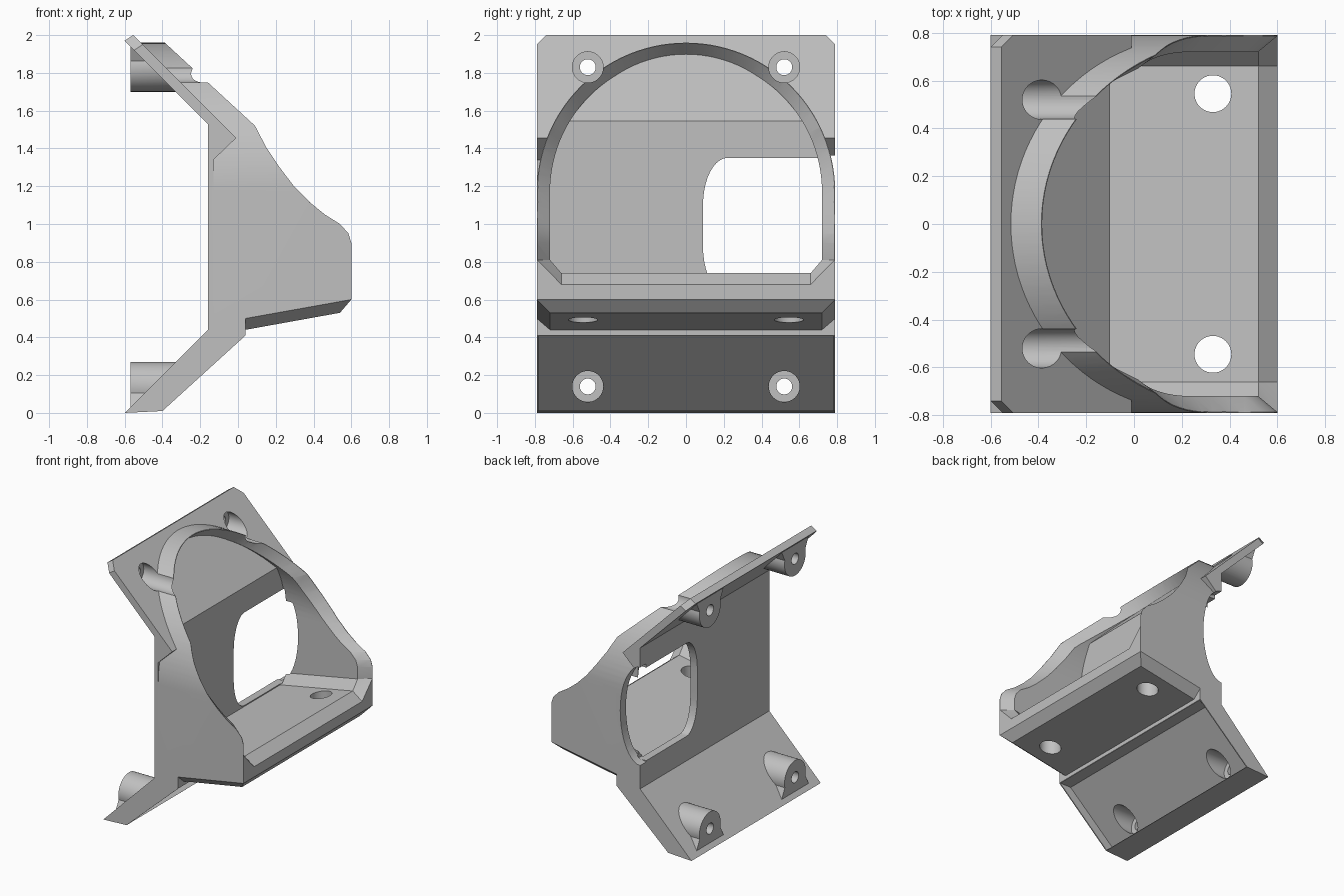
import bpy, bmesh, math

cube = bpy.data.objects.get("Cube")
if cube:
    bpy.data.objects.remove(cube, do_unlink=True)

grey = bpy.data.materials.new("plain_grey")
grey.use_nodes = True
grey.diffuse_color = (0.53, 0.53, 0.53, 1)
grey.node_tree.nodes["Principled BSDF"].inputs["Base Color"].default_value = (0.53, 0.53, 0.53, 1)

W = 0.79          # half width
ARCH_Z = 1.17     # centre height of the arch
PLATE = 1.445     # outer face of the upper plate: x + z


def finish(name, bm):
    bmesh.ops.recalc_face_normals(bm, faces=bm.faces)
    bmesh.ops.triangulate(bm, faces=bm.faces)
    mesh = bpy.data.meshes.new(name)
    bm.to_mesh(mesh)
    bm.free()
    mesh.materials.append(grey)
    ob = bpy.data.objects.new(name, mesh)
    bpy.context.collection.objects.link(ob)
    return ob


def loft(name, rings):
    """Closed solid through rings of equal point count."""
    bm = bmesh.new()
    vs = [[bm.verts.new(p) for p in r] for r in rings]
    n = len(rings[0])
    for a, b in zip(vs, vs[1:]):
        for i in range(n):
            j = (i + 1) % n
            bm.faces.new((a[i], a[j], b[j], b[i]))
    bm.faces.new(vs[0])
    bm.faces.new(vs[-1])
    return finish(name, bm)


def hull(name, pts):
    bm = bmesh.new()
    for p in pts:
        bm.verts.new(p)
    bmesh.ops.convex_hull(bm, input=bm.verts)
    return finish(name, bm)


def prism_y(name, pts, a=-W, b=W):
    return loft(name, [[(x, y, z) for x, z in pts] for y in (a, b)])


def prism_x(name, pts, a, b):
    return loft(name, [[(x, y, z) for y, z in pts] for x in (a, b)])


def prism_z(name, pts, a, b):
    return loft(name, [[(x, y, z) for x, y in pts] for z in (a, b)])


def circle(u, v, r, s=None, n=40):
    s = s or r
    return [(u + r * math.cos(2 * math.pi * i / n), v + s * math.sin(2 * math.pi * i / n))
            for i in range(n)]


def combine(ob, other, op):
    mod = ob.modifiers.new("combine", 'BOOLEAN')
    mod.operation, mod.object, mod.solver = op, other, 'EXACT'
    deps = bpy.context.evaluated_depsgraph_get()
    mesh = bpy.data.meshes.new_from_object(ob.evaluated_get(deps))
    ob.modifiers.clear()
    ob.data = mesh
    bpy.data.objects.remove(other, do_unlink=True)


# Rim line of the open side, as (x, z) going upward
rim = [(0.6, 0.6), (0.6, 0.9), (0.585, 0.95), (0.54, 1.0), (0.46, 1.05), (0.38, 1.115),
       (0.3, 1.195), (0.22, 1.3), (0.15, 1.405), (0.09, 1.52), (-0.16, 1.75), (-0.42, 1.99)]


def rim_x(z):
    for (x0, z0), (x1, z1) in zip(rim, rim[1:]):
        if z <= z1:
            return x0 + (x1 - x0) * max(0, z - z0) / (z1 - z0)
    return rim[-1][0]


def arch(r, n=56):
    return [(r * math.cos(math.pi * i / n), ARCH_Z + r * math.sin(math.pi * i / n))
            for i in range(n + 1)]


# Housing: side profile trimmed to an arch
body = prism_y("bracket_body", [(-0.16, 0.44), (-0.1, 0.29), (0.04, 0.41), (0.04, 0.5)] + rim
               + [(-0.59, 1.99), (-0.16, 1.56)])
combine(body, prism_x("arch_trim", [(-W, 0)] + [(W, 0)] + arch(W), -1, 1), 'INTERSECT')

# Upper plate with clipped corners
combine(body, hull("upper_plate", [(x, s * y, z) for s in (-1, 1) for x, y, z in (
    (-0.6, 0.74, 1.97), (-0.55, W, 1.92), (-0.555, 0.74, 2.0), (-0.505, W, 1.95),
    (-0.16, W, 1.53), (-0.01, W, 1.455), (-0.1, W, 1.47))]), 'UNION')

# Full-width back wall with shoulders under the upper plate
combine(body, prism_y("back_wall", [(-0.16, 0.5), (-0.13, 0.5), (-0.13, 1.34), (-0.01, 1.455),
                                    (-0.05, 1.48), (-0.16, 1.53)]), 'UNION')

# Flared cavity, bounded by the back wall and the upper plate
heights = [0.81, 0.9, 0.95, 1.0, 1.05, 1.1]


def cavity_outline(r, foot):
    side = [(r, z) for z in heights]
    return [(0.66, foot)] + side + arch(r) + [(-y, z) for y, z in side[::-1]] + [(-0.66, foot)]


inner, outer = cavity_outline(0.72, 0.74), cavity_outline(0.787, 0.68)


def sloped(x, y, z):
    return (x, y, z + 0.19 * (x - 0.52) if z < 0.85 else z)


cavity = loft("cavity_cutter", [
    [sloped(-0.8, y, z) for y, z in inner],
    [(rim_x(zo) - 0.08, y, z) for (y, z), (_, zo) in zip(inner, outer)],
    [(rim_x(z), y, z) for y, z in outer],
    [(1, y, z) for y, z in outer]])
combine(cavity, prism_y("cavity_limit", [(-0.1, 0.3), (1.2, 0.3), (1.2, 2.2),
                                         (PLATE - 2.2, 2.2), (-0.1, PLATE + 0.1)], -1, 1), 'INTERSECT')
combine(body, cavity, 'DIFFERENCE')

# Bevelled underside of the floor
combine(body, hull("floor_underside", [(x, s * y, z) for s in (-1, 1) for x, y, z in (
    (-0.1, W, 0.475), (0.04, W, 0.5), (0.6, W, 0.6), (-0.1, 0.72, 0.42),
    (0.04, 0.72, 0.44), (0.54, 0.72, 0.53))]), 'UNION')

# Lower plate, with its outer face sunk inside a thin lip
combine(body, prism_y("lower_plate", [(-0.6, 0), (-0.4, 0.01), (0.04, 0.41), (0.04, 0.5),
                                      (-0.16, 0.5), (-0.16, 0.44)]), 'UNION')
combine(body, prism_y("lower_pocket", [(-0.5, 0.012), (-0.2, 0.012), (0.2, 0.408), (-0.06, 0.408)],
                      -0.782, 0.782), 'DIFFERENCE')

# Rear bosses that flare into the plates
for zc, s in ((0.14, 1), (1.83, -1)):
    for yc in (-0.52, 0.52):
        ring = []
        for i in range(25):
            a = math.radians(-15 + 210 * i / 24)
            ring.append((yc + 0.13 * math.cos(a), zc + s * 0.13 * math.sin(a)))
        ring += [(yc - 0.165, zc - s * 0.113), (yc + 0.165, zc - s * 0.113)]
        boss = loft("boss", [[(-0.57, y, z) for y, z in ring],
                             [(z - 0.56 if s > 0 else 1.4 - z, y, z) for y, z in ring]])
        combine(body, boss, 'UNION')

# Screw holes with counterbores, and floor holes
for y in (-0.52, 0.52):
    for z, start in ((0.14, -0.48), (1.83, -0.5)):
        combine(body, prism_x("counterbore", circle(y, z, 0.082), start, 0.3), 'DIFFERENCE')
        combine(body, prism_x("screw_hole", circle(y, z, 0.042), -0.8, 0), 'DIFFERENCE')
for y in (-0.545, 0.545):
    combine(body, prism_z("floor_hole", circle(0.33, y, 0.077), 0.3, 0.9), 'DIFFERENCE')

# Window in the back wall, scooped round the left side wall
corner = [(0.22 - 0.13 * math.cos(math.radians(a)), 0.25 * math.sin(math.radians(a)))
          for a in range(0, 91, 9)]
window = ([(y, 0.88 - z) for y, z in corner[::-1]] + [(y, 1.1 + z) for y, z in corner]
          + [(0.725, 1.35), (0.725, 0.63)])
combine(body, prism_x("window", window, -0.3, -0.09), 'DIFFERENCE')
combine(body, prism_y("side_scoop", circle(-0.16, 1.0, 0.17, 0.38), 0.715, 0.9), 'DIFFERENCE')

# Shading
bpy.ops.object.select_all(action='DESELECT')
body.select_set(True)
bpy.context.view_layer.objects.active = body
bpy.ops.object.shade_smooth_by_angle(angle=math.radians(25))
